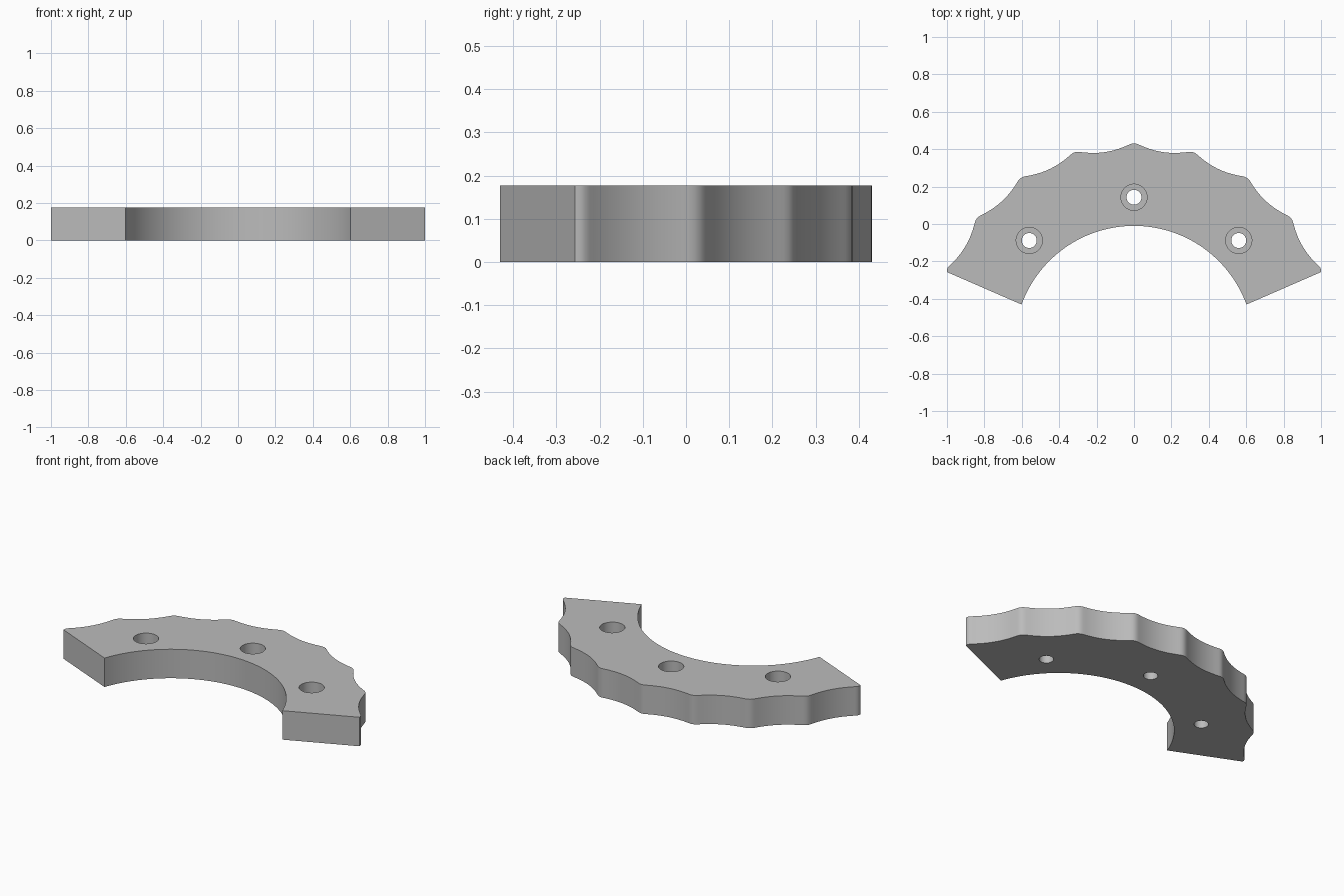
import bpy, bmesh, math

if "Cube" in bpy.data.objects:
    bpy.data.objects.remove(bpy.data.objects["Cube"])

HEIGHT = 0.177
CY = -0.65            # centre of the concentric arcs
R_IN, R_TIP, R_VALLEY = 0.64, 1.081, 1.046
STEP = math.radians(17)   # one scallop
N = 24                    # samples per scallop

grey = bpy.data.materials.new("grey")
grey.diffuse_color = (0.5, 0.5, 0.5, 1)
grey.use_nodes = True
grey.node_tree.nodes["Principled BSDF"].inputs["Base Color"].default_value = grey.diffuse_color


def polar(r, a):
    """Point at angle a measured from +y around the arc centre."""
    return (r * math.sin(a), CY + r * math.cos(a))


def scallop_radius(a):
    """Concave dish between tips, with each tip slightly rounded."""
    u = abs(2 * ((a / STEP) % 1) - 1)
    k = 0.85
    f = u * u / k if u < k else 1 - (1 - u) ** 2 / (1 - k)
    return R_VALLEY + (R_TIP - R_VALLEY) * f


# Outline: scalloped outer rim, straight ends, plain inner arc
outer = [(-1, -0.257)]
for i in range(-4 * N, 4 * N + 1):
    a = i * STEP / N
    x, y = polar(scallop_radius(a), a)
    outer.append((max(-1, min(1, x)), y))
outer.append((1, -0.257))
end = math.atan2(0.6, -0.431 - CY)
inner = [polar(R_IN, end * (1 - 2 * i / 64)) for i in range(65)]

bm = bmesh.new()
face = bm.faces.new([bm.verts.new((x, y, 0)) for x, y in outer + inner])
ext = bmesh.ops.extrude_face_region(bm, geom=[face])
bmesh.ops.translate(bm, vec=(0, 0, HEIGHT),
                    verts=[v for v in ext["geom"] if isinstance(v, bmesh.types.BMVert)])
bmesh.ops.recalc_face_normals(bm, faces=bm.faces)
mesh = bpy.data.meshes.new("scalloped_segment")
bm.to_mesh(mesh)
bm.free()
plate = bpy.data.objects.new("scalloped_segment", mesh)
bpy.context.collection.objects.link(plate)
mesh.materials.append(grey)


def cut_hole(x, y, r, z0, z1):
    bpy.ops.mesh.primitive_cylinder_add(vertices=48, radius=r, depth=z1 - z0,
                                        location=(x, y, (z0 + z1) / 2))
    cutter = bpy.context.object
    cutter.name = "hole_cutter"
    cutter.hide_render = True
    cutter.data.materials.append(grey)
    bpy.context.view_layer.objects.active = plate
    mod = plate.modifiers.new("hole", 'BOOLEAN')
    mod.operation, mod.solver, mod.object = 'DIFFERENCE', 'EXACT', cutter
    bpy.ops.object.modifier_apply(modifier=mod.name)
    bpy.data.objects.remove(cutter)


# Three counterbored bolt holes
for x, y in ((0, 0.143), (-0.56, -0.088), (0.56, -0.088)):
    cut_hole(x, y, 0.04, -0.1, 0.3)
    cut_hole(x, y, 0.07, 0.075, 0.3)

bpy.ops.object.select_all(action='DESELECT')
plate.select_set(True)
bpy.context.view_layer.objects.active = plate
bpy.ops.object.shade_smooth_by_angle(angle=math.radians(30))
